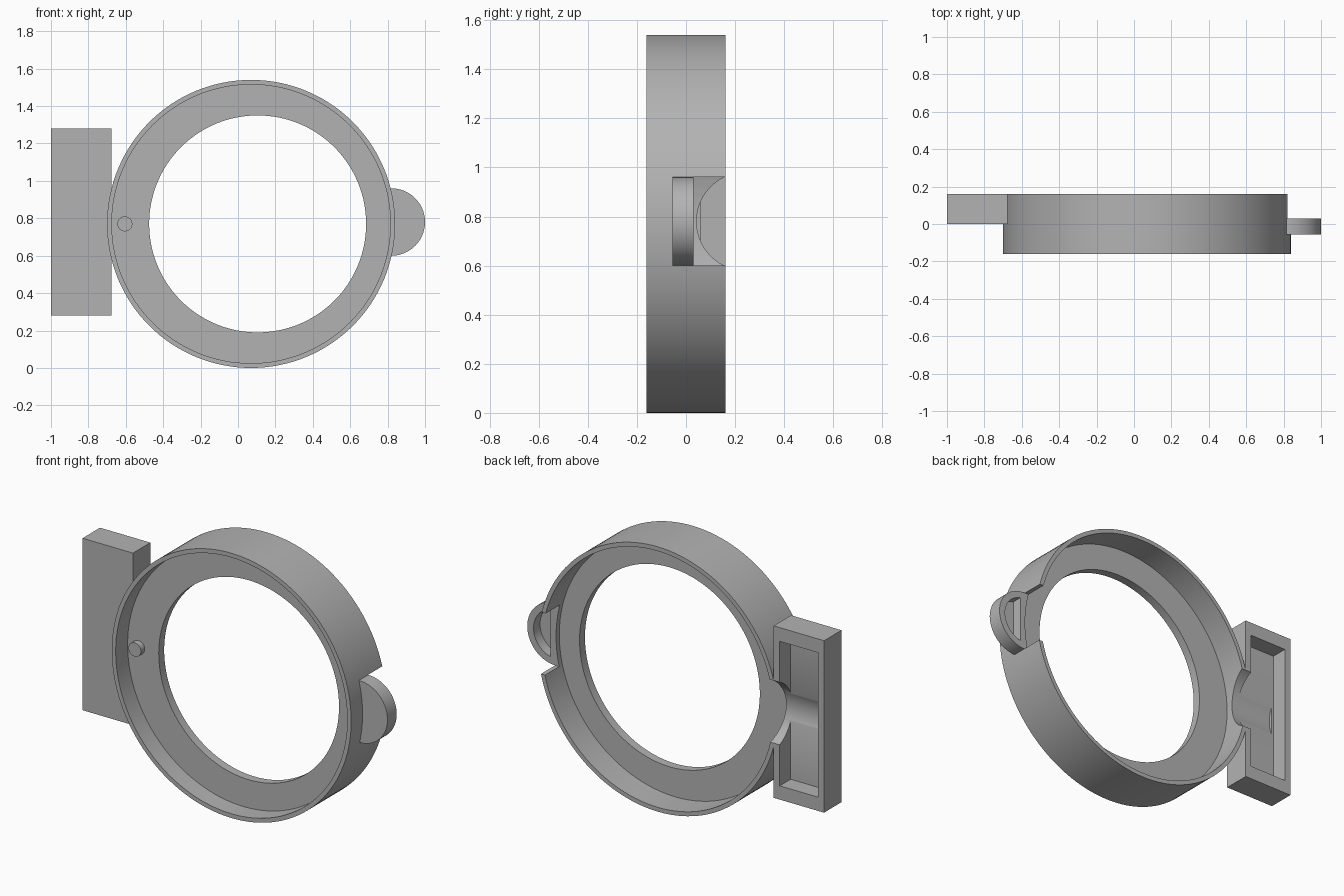
import bpy
import math

old = bpy.data.objects.get("Cube")
if old:
    bpy.data.objects.remove(old, do_unlink=True)

GREY = (0.45, 0.45, 0.45, 1)
mat = bpy.data.materials.new("plain grey")
mat.use_nodes = True
mat.diffuse_color = GREY
mat.node_tree.nodes["Principled BSDF"].inputs["Base Color"].default_value = GREY

MID = 0.77            # height of the ring centre
RING_X = 0.07         # sideways position of the ring centre


def finish(ob, name):
    ob.name = name
    ob.data.materials.clear()
    ob.data.materials.append(mat)
    bpy.ops.object.transform_apply(location=True, rotation=True, scale=True)
    return ob


def block(name, x, y, z):
    """Box given by its (low, high) range on each axis."""
    mids = [(a + b) / 2 for a, b in (x, y, z)]
    bpy.ops.mesh.primitive_cube_add(size=1, location=mids)
    ob = bpy.context.object
    ob.scale = [b - a for a, b in (x, y, z)]
    return finish(ob, name)


def disc(name, x, z, radius, y, sides=128):
    """Cylinder lying along the depth axis."""
    bpy.ops.mesh.primitive_cylinder_add(
        vertices=sides, radius=radius, depth=y[1] - y[0],
        location=(x, (y[0] + y[1]) / 2, z), rotation=(math.pi / 2, 0, 0))
    return finish(bpy.context.object, name)


def cut(ob, cutter, keep=False):
    """Subtract the cutter and discard it unless it is needed again."""
    bpy.ops.object.select_all(action="DESELECT")
    bpy.context.view_layer.objects.active = ob
    ob.select_set(True)
    mod = ob.modifiers.new("cut", "BOOLEAN")
    mod.operation = "DIFFERENCE"
    mod.solver = "EXACT"
    mod.object = cutter
    bpy.ops.object.modifier_apply(modifier=mod.name)
    if not keep:
        bpy.data.objects.remove(cutter, do_unlink=True)


# Outer ring wall, notched behind the thumb tab
ring = disc("ring_wall", RING_X, MID, 0.77, (-0.16, 0.16))
cut(ring, disc("bore", RING_X, MID, 0.745, (-0.3, 0.3)))
cut(ring, block("notch", (0.7, 1.1), (0.03, 0.3), (0.6, 0.96)))

# Inner plate with its off-centre opening
plate = disc("inner_plate", RING_X, MID, 0.75, (-0.05, 0.0))
cut(plate, disc("opening", 0.105, MID, 0.58, (-0.3, 0.3)))

# Small peg on the front of the plate
peg = disc("peg", -0.605, MID, 0.04, (-0.085, -0.03), 48)

# Side housing with a pocket open to the back
housing = block("side_housing", (-1, -0.676), (0, 0.16), (0.28, 1.28))
cut(housing, block("pocket", (-0.96, -0.715), (0.06, 0.3), (0.36, 1.2)))

# Round channel running sideways through the ring wall and the housing
bpy.ops.mesh.primitive_cylinder_add(
    vertices=96, radius=0.2, depth=0.45,
    location=(-0.72, 0.243, 0.78), rotation=(0, math.pi / 2, 0))
channel = finish(bpy.context.object, "channel")
cut(ring, channel, keep=True)
cut(housing, channel)

# Half-round thumb tab with a matching recess in its back
tab = disc("thumb_tab", 0.82, 0.78, 0.18, (-0.055, 0.03))
cut(tab, block("tab_trim", (0.5, 0.815), (-0.3, 0.3), (0.4, 1.2)))
recess = disc("recess", 0.82, 0.78, 0.14, (-0.03, 0.2))
cut(recess, block("recess_trim", (0.5, 0.85), (-0.3, 0.3), (0.4, 1.2)))
cut(tab, recess)

# Smooth the round walls, keep the edges sharp
for ob in (ring, plate, peg, housing, tab):
    bpy.ops.object.select_all(action="DESELECT")
    bpy.context.view_layer.objects.active = ob
    ob.select_set(True)
    bpy.ops.object.shade_smooth_by_angle(angle=math.radians(30))
